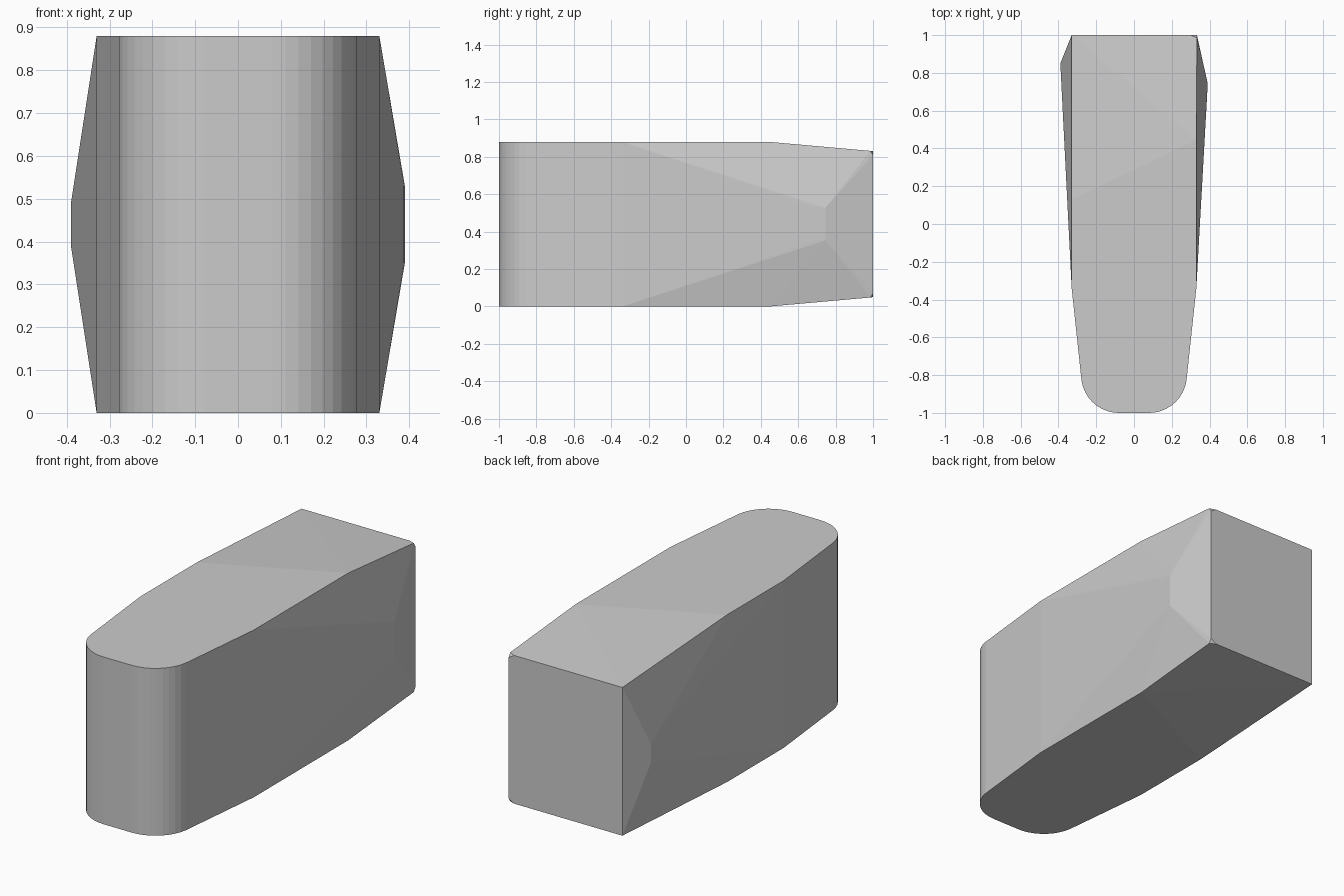
import bpy, bmesh, math

old = bpy.data.objects.get("Cube")
if old:
    bpy.data.objects.remove(old, do_unlink=True)

HEIGHT = 0.88

# One plain grey for the whole body
grey = bpy.data.materials.new("plain_grey")
grey.use_nodes = True
colour = (0.6, 0.6, 0.6, 1)
grey.diffuse_color = colour
grey.node_tree.nodes["Principled BSDF"].inputs["Base Color"].default_value = colour

# Outline at full height: rounded nose, then tapered flanks
outline = []
for side in (-1, 1):
    for i in range(11):
        a = math.radians(90 * i / 10)
        outline.append((side * (0.08 + 0.2 * math.sin(a)), -0.8 - 0.2 * math.cos(a)))
    outline.append((side * 0.33, -0.34))
outline += [(0.33, 0.445), (-0.33, 0.13)]
upper = [(x, y, HEIGHT) for x, y in outline]

# Lowered rear end, with one clipped corner
upper += [(-0.33, 1, 0.83), (0.3, 1, 0.83), (0.333, 1, 0.81), (0.333, 0.985, 0.832)]

# Bulges on the two flanks
upper += [(0.39, 0.745, 0.527), (0.387, 0.68, 0.53), (-0.39, 0.85, 0.49)]

# Mirror top to bottom and wrap in a faceted hull
bm = bmesh.new()
for x, y, z in upper:
    bm.verts.new((x, y, z))
    bm.verts.new((x, y, HEIGHT - z))
hull = bmesh.ops.convex_hull(bm, input=bm.verts[:])
loose = {g for g in hull["geom_interior"] + hull["geom_unused"]
         if isinstance(g, bmesh.types.BMVert)}
bmesh.ops.delete(bm, geom=list(loose), context="VERTS")
bmesh.ops.dissolve_limit(bm, angle_limit=math.radians(0.2),
                         verts=bm.verts[:], edges=bm.edges[:])
bmesh.ops.recalc_face_normals(bm, faces=bm.faces[:])

mesh = bpy.data.meshes.new("faceted_body")
bm.to_mesh(mesh)
bm.free()
mesh.materials.append(grey)
body = bpy.data.objects.new("faceted_body", mesh)
bpy.context.collection.objects.link(body)
